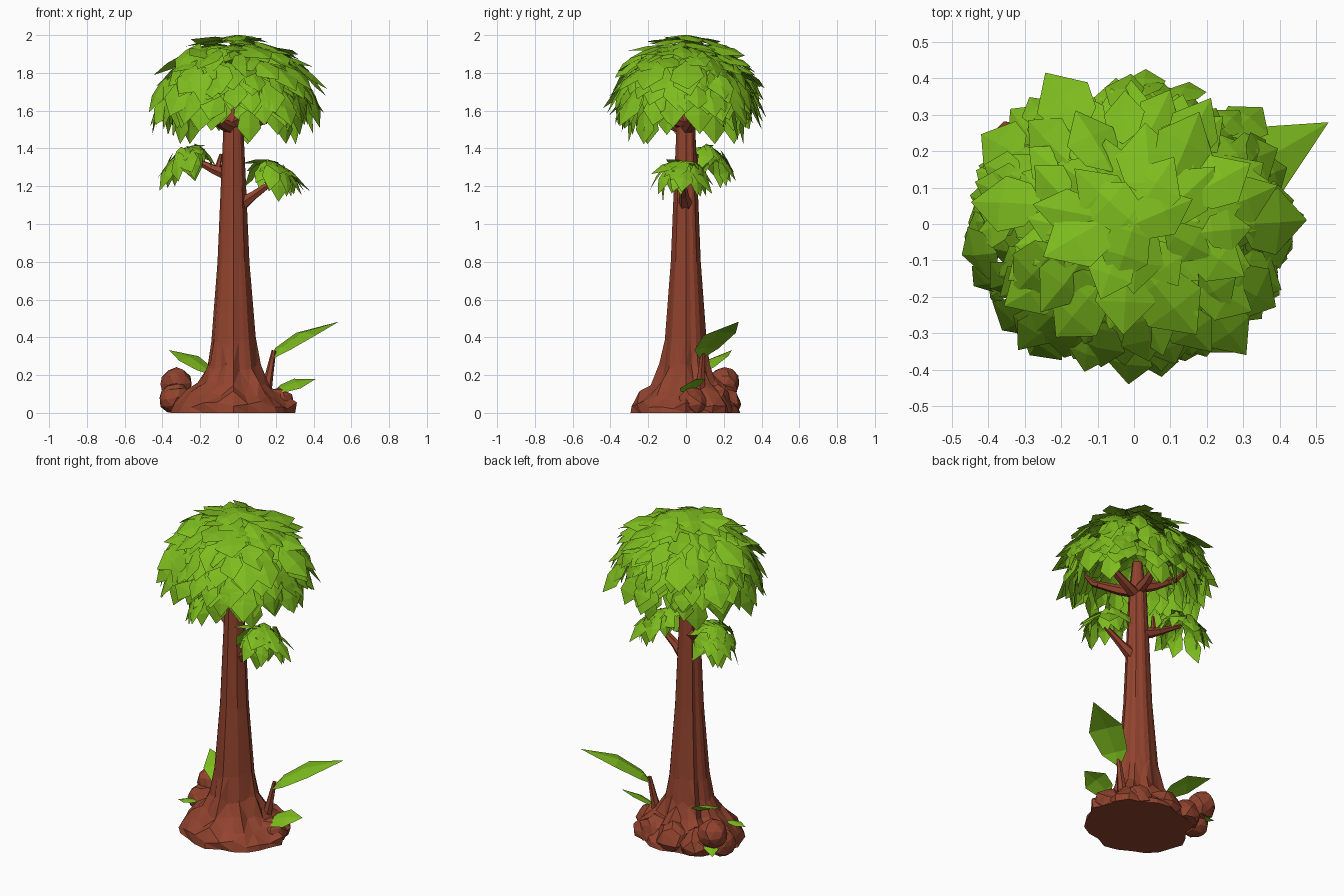
import bpy, bmesh, math, random
from mathutils import Vector, Matrix

if "Cube" in bpy.data.objects:
    bpy.data.objects.remove(bpy.data.objects["Cube"])
random.seed(11)
rnd = random.uniform


def material(name, col):
    m = bpy.data.materials.new(name)
    m.diffuse_color = (*col, 1)
    m.use_nodes = True
    m.node_tree.nodes["Principled BSDF"].inputs["Base Color"].default_value = m.diffuse_color
    return m


BARK = material("red brown bark", (0.285, 0.056, 0.027))
LEAF = material("leaf green", (0.205, 0.5, 0.013))


def finish(bm, name, mat, fix=True):
    if fix:
        bmesh.ops.recalc_face_normals(bm, faces=bm.faces)
    me = bpy.data.meshes.new(name)
    bm.to_mesh(me)
    bm.free()
    me.materials.append(mat)
    ob = bpy.data.objects.new(name, me)
    bpy.context.collection.objects.link(ob)
    return ob


def skin(bm, rings):
    """Join rings of points into a closed tube."""
    vs = [[bm.verts.new(p) for p in r] for r in rings]
    n = len(vs[0])
    for a, b in zip(vs, vs[1:]):
        for i in range(n):
            j = (i + 1) % n
            bm.faces.new((a[i], a[j], b[j], b[i]))
    bm.faces.new(vs[0][::-1])
    bm.faces.new(vs[-1])


def limb(bm, pts, radii, n=6):
    """Tapered branch through points."""
    pts = [Vector(p) for p in pts]
    rings = []
    for i, p in enumerate(pts):
        d = (pts[min(i + 1, len(pts) - 1)] - pts[max(i - 1, 0)]).normalized()
        ref = Vector((0, 0, 1)) if abs(d.z) < 0.9 else Vector((0, 1, 0))
        u = d.cross(ref).normalized()
        v = d.cross(u)
        rings.append([p + radii[i] * (u * math.cos(2 * math.pi * k / n) + v * math.sin(2 * math.pi * k / n))
                      for k in range(n)])
    skin(bm, rings)


def leaf(bm, base, d, n, L, W, droop=0.3, fold=0.2):
    """Pointed leaf, creased on its midrib and curving away from n."""
    base, d, n = Vector(base), Vector(d).normalized(), Vector(n)
    s = d.cross(n).normalized()
    n = s.cross(d)
    rib, left, right = [], [], []
    for t, w in ((0, 0), (0.22, 0.38), (0.58, 0.5), (1, 0)):
        p = base + d * L * t - n * droop * L * t * t
        rib.append(bm.verts.new(p))
        if w:
            left.append(bm.verts.new(p + s * W * w - n * fold * W * w))
            right.append(bm.verts.new(p - s * W * w - n * fold * W * w))
    for e, flip in ((left, 1), (right, -1)):
        for f in ((rib[0], e[0], rib[1]), (rib[1], e[0], e[1], rib[2]), (rib[2], e[1], rib[3])):
            bm.faces.new(f[::flip])


# trunk: lobed rings, root flare dying out with height
N = 24
bm = bmesh.new()
jit = [rnd(-1, 1) for _ in range(N)]
rings = []
for z, r, lobe in ((0, 0.3, 0.03), (0.04, 0.295, 0.03), (0.1, 0.24, 0.035), (0.15, 0.18, 0.03),
                   (0.24, 0.137, 0.02), (0.38, 0.114, 0.01), (0.8, 0.082, 0.007), (1.2, 0.065, 0.006),
                   (1.52, 0.051, 0.004), (1.72, 0.03, 0)):
    ring = []
    for i in range(N):
        a = 2 * math.pi * i / N
        q = r + lobe * (0.6 * math.cos(8 * a + 0.5) + 0.4 * jit[i] + (rnd(-0.3, 0.3) if z < 0.3 else 0))
        ring.append((-0.025 + q * math.cos(a) * (1.06 if z < 0.12 else 1), q * math.sin(a) * 0.93,
                     z + (rnd(-0.022, 0.022) if 0.03 < z < 0.5 else 0)))
    rings.append(ring)
skin(bm, rings)
bmesh.ops.triangulate(bm, faces=[f for f in bm.faces if len(f.verts) == 4 and f.calc_center_median().z < 0.4])
finish(bm, "trunk", BARK)

# side branches and canopy branches
bm = bmesh.new()
limb(bm, [(-0.05, 0.02, 1.26), (-0.13, 0.05, 1.29), (-0.27, 0.09, 1.36)], (0.035, 0.025, 0.01))
limb(bm, [(-0.11, 0.04, 1.28), (-0.09, 0.06, 1.37)], (0.02, 0.008))
limb(bm, [(0.01, 0, 1.1), (0.08, -0.01, 1.15), (0.22, -0.02, 1.25)], (0.04, 0.025, 0.012))
for k in range(5):
    a = 2 * math.pi * k / 5 + 0.25
    c, s = math.cos(a), math.sin(a)
    z = 1.5 + 0.03 * (k % 3)
    limb(bm, [(-0.02, 0, z), (-0.02 + 0.1 * c, 0.1 * s, z + 0.03), (0.25 * c, 0.24 * s, z + 0.09),
              (0.32 * c, 0.29 * s, z + 0.16)], (0.035, 0.03, 0.018, 0.008))
finish(bm, "branches", BARK)


def dome(bm, c, rad, count, low, L, W, out=0.35, drop=0.25, rough=0.06):
    """Shingle leaves over an ellipsoid cap, tips pointing downhill and out."""
    for i in range(count):
        h = 1 - (1 - low) * (i + 0.3) / count
        a = i * 2.39996 + rnd(-0.25, 0.25)
        r = math.sqrt(max(0, 1 - h * h))
        u = Vector((r * math.cos(a), r * math.sin(a), h))
        p = Vector(c) + Vector([u[k] * rad[k] for k in range(3)]) * rnd(1 - rough, 1.03)
        n = Vector([u[k] / rad[k] for k in range(3)]).normalized()
        b = a + rnd(-0.5, 0.5)
        d = Vector((math.cos(b), math.sin(b), 0)) * h + Vector((0, 0, -1)) * r
        d += n * out * rnd(0.3, 1.5) * (0.4 + 0.6 * r)
        n += Vector((rnd(-1, 1), rnd(-1, 1), rnd(-1, 1))) * 0.3
        k = rnd(0.75, 1.25)
        leaf(bm, p - d.normalized() * L * 0.35, d, n, L * k, W * k * rnd(0.85, 1.15), drop)


# canopy: nested shells of leaves, open underneath
bm = bmesh.new()
dome(bm, (-0.01, 0, 1.61), (0.42, 0.385, 0.355), 180, -0.05, 0.19, 0.135, 0.6, 0.2, 0.1)
dome(bm, (-0.01, 0, 1.59), (0.35, 0.32, 0.34), 110, -0.05, 0.19, 0.13, 0.6, 0.2, 0.18)
dome(bm, (-0.01, 0, 1.62), (0.23, 0.21, 0.24), 45, 0.1, 0.17, 0.12, 0.6, 0.2, 0.2)
for x, y, z in ((-0.3, -0.2, 1.58), (0.06, -0.3, 1.59), (0.25, -0.22, 1.58), (-0.25, 0.25, 1.58),
                (0.05, 0.3, 1.58), (0.3, 0.15, 1.58)):
    leaf(bm, (x, y, z), (x * 0.4, y * 0.4, -1), (x, y, 0.1), 0.18, 0.13, 0.1)
for a in (0.4, 2.4, 4.4):
    leaf(bm, (-0.02 * math.cos(a), -0.02 * math.sin(a), 1.975), (math.cos(a), math.sin(a), 0.1), (0, 0, 1), 0.19, 0.14)
top = max(v.co.z for v in bm.verts)
for v in bm.verts:
    v.co.z += 2 - top
    v.co.x = max(-0.51, min(0.48, v.co.x))
    v.co.y = max(-0.44, min(0.44, v.co.y))
finish(bm, "canopy_leaves", LEAF, False)

# small umbrella-like leaf clusters on the side branches, sagging outward
for name, c, side in (("left_leaf_cluster", (-0.27, 0.1, 1.325), -1), ("right_leaf_cluster", (0.2, -0.02, 1.25), 1)):
    bm = bmesh.new()
    dome(bm, c, (0.12, 0.13, 0.09), 28, 0.05, 0.15, 0.085, 0.6, 0.35, 0.2)
    for v in bm.verts:
        v.co.z -= 0.3 * side * (v.co.x - c[0])
    finish(bm, name, LEAF, False)

# boulders and jagged root lumps
bm = bmesh.new()
for x, y, z, r, j in ((-0.325, 0.2, 0.155, 0.085, 0.06), (-0.335, 0.13, 0.075, 0.085, 0.08),
                      (-0.2, 0.18, 0.05, 0.1, 0.14), (-0.05, 0.19, 0.05, 0.095, 0.14), (0.1, 0.16, 0.05, 0.09, 0.14),
                      (0.21, 0.03, 0.045, 0.085, 0.14)):
    m = Matrix.Translation((x, y, z)) @ Matrix.Rotation(rnd(0, 6), 4, 'Z')
    for v in bmesh.ops.create_icosphere(bm, subdivisions=2, radius=r, matrix=m)['verts']:
        v.co += Vector((rnd(-1, 1), rnd(-1, 1), rnd(-1, 1))) * r * j
        v.co.z = max(0, v.co.z)
finish(bm, "boulders", BARK)

# ground plants: one stem and broad arching leaves
bm = bmesh.new()
limb(bm, [(0.14, 0.07, 0.08), (0.165, 0.08, 0.2), (0.19, 0.09, 0.33)], (0.035, 0.022, 0.012))
finish(bm, "plant_stem", BARK)
bm = bmesh.new()
leaf(bm, (0.17, 0.075, 0.28), (0.33, 0.16, 0.5), (-0.5, -0.35, 0.6), 0.41, 0.2, 0.53, 0.2)
leaf(bm, (0.19, 0.02, 0.11), (0.2, 0.0, 0.14), (-0.3, -0.45, 1), 0.22, 0.15, 0.35, 0.15)
leaf(bm, (-0.14, 0.08, 0.2), (-0.21, 0.12, 0.28), (0.4, -0.5, 0.8), 0.28, 0.16, 0.45, 0.15)
leaf(bm, (-0.26, -0.03, 0.13), (-0.2, -0.02, 0.04), (0, 0, 1), 0.12, 0.07, 0.3)
leaf(bm, (-0.28, 0.16, 0.1), (-0.1, 0.12, 0), (0, 0, 1), 0.14, 0.09, 0.4)
finish(bm, "ground_leaves", LEAF, False)
